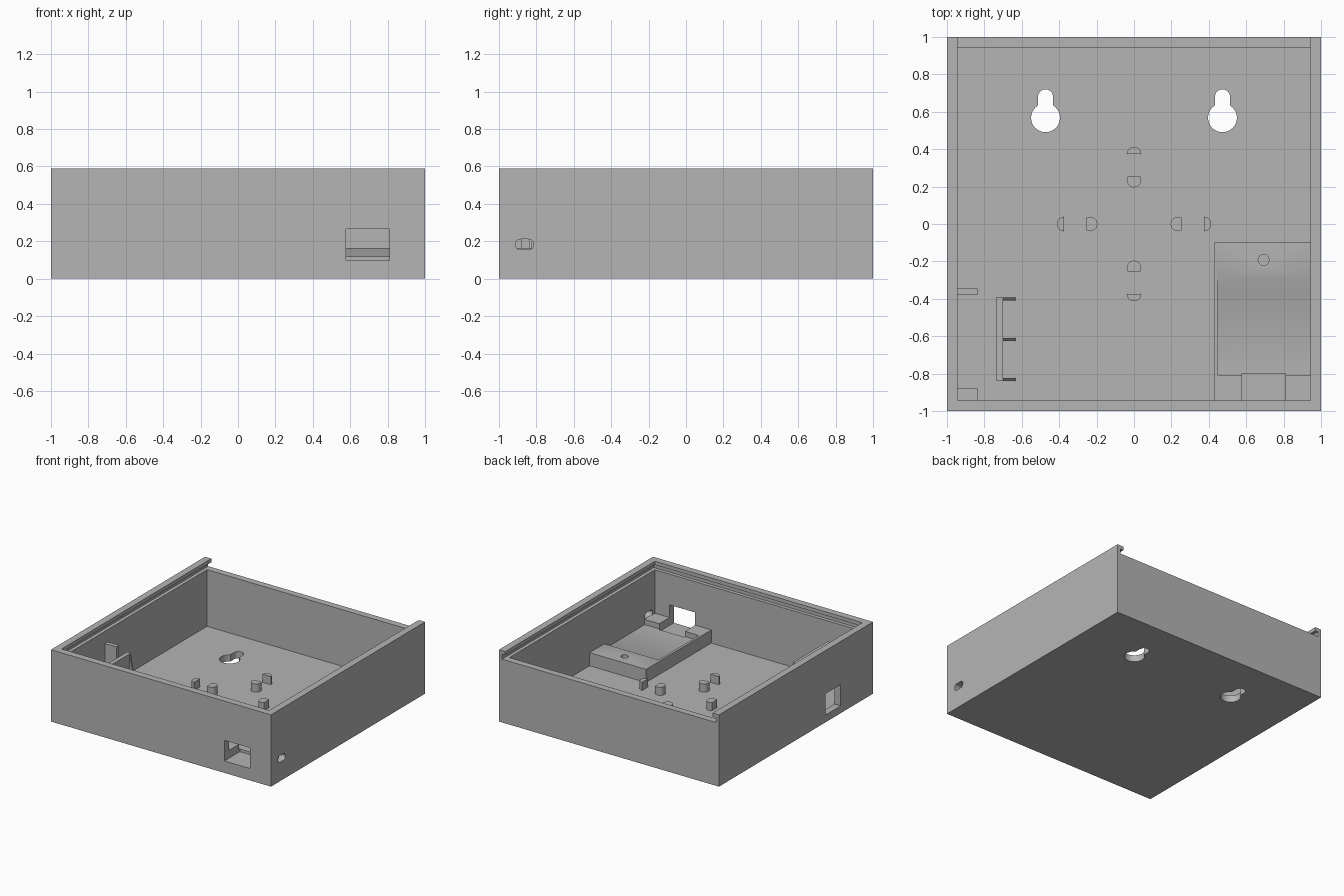
import bpy, bmesh, math

if "Cube" in bpy.data.objects:
    bpy.data.objects.remove(bpy.data.objects["Cube"])

grey = bpy.data.materials.new("light grey plastic")
grey.diffuse_color = (0.46, 0.46, 0.46, 1)
grey.use_nodes = True
grey.node_tree.nodes["Principled BSDF"].inputs["Base Color"].default_value = grey.diffuse_color
FLOOR = 0.055


def prism(name, pts, lo, hi, axis="z"):
    """Extrude a 2D outline along an axis."""
    place = {"z": lambda a, b, t: (a, b, t),
             "x": lambda a, b, t: (t, a, b),
             "y": lambda a, b, t: (a, t, b)}[axis]
    bm = bmesh.new()
    low = [bm.verts.new(place(a, b, lo)) for a, b in pts]
    top = [bm.verts.new(place(a, b, hi)) for a, b in pts]
    bm.faces.new(low)
    bm.faces.new(top)
    n = len(pts)
    for i in range(n):
        j = (i + 1) % n
        bm.faces.new((low[i], low[j], top[j], top[i]))
    bmesh.ops.recalc_face_normals(bm, faces=bm.faces)
    me = bpy.data.meshes.new(name)
    bm.to_mesh(me)
    bm.free()
    me.materials.append(grey)
    ob = bpy.data.objects.new(name, me)
    bpy.context.collection.objects.link(ob)
    return ob


def box(name, x0, x1, y0, y1, z0, z1):
    return prism(name, [(x0, y0), (x1, y0), (x1, y1), (x0, y1)], z0, z1)


def arc(cx, cy, r, a0, a1, n=20):
    return [(cx + r * math.cos(math.radians(a0 + (a1 - a0) * i / n)),
             cy + r * math.sin(math.radians(a0 + (a1 - a0) * i / n))) for i in range(n + 1)]


def cut(target, cutters):
    """Subtract helpers, bake the result, then remove them."""
    for c in cutters:
        c.hide_render = True
        m = target.modifiers.new("cut", "BOOLEAN")
        m.operation, m.solver, m.object = "DIFFERENCE", "EXACT", c
    bpy.context.view_layer.update()
    dg = bpy.context.evaluated_depsgraph_get()
    me = bpy.data.meshes.new_from_object(target.evaluated_get(dg))
    target.modifiers.clear()
    target.data = me
    for c in cutters:
        bpy.data.objects.remove(c)


def smooth(ob):
    bpy.ops.object.select_all(action="DESELECT")
    ob.select_set(True)
    bpy.context.view_layer.objects.active = ob
    bpy.ops.object.shade_smooth_by_angle(angle=math.radians(30))


# Open case: cavity, sliding lid opening and groove, wall openings
case = box("case", -1, 1, -1, 1, 0, 0.59)
cutters = [
    box("cavity", -0.943, 0.943, -0.943, 0.945, FLOOR, 0.8),
    box("lid_opening", -0.943, 0.943, -0.943, 1.2, 0.52, 0.8),
    box("lid_groove", -0.972, 0.972, -0.972, 1.2, 0.52, 0.56),
    box("front_window", 0.577, 0.81, -1.1, -0.9, 0.098, 0.267),
    box("side_window", -1.1, -0.9, -0.58, -0.385, 0.06, 0.235),
    prism("side_slot", arc(-0.842, 0.183, 0.028, -90, 90) + arc(-0.884, 0.183, 0.028, 90, 270),
          0.9, 1.1, "x"),
]
# Wall-mount keyholes
for x in (-0.473, 0.473):
    half = math.degrees(math.asin(0.04 / 0.077))
    cutters.append(prism("keyhole", arc(x, 0.568, 0.077, 90 + half, 450 - half, 40)
                         + arc(x, 0.68, 0.04, 0, 180), -0.1, 0.2))
cut(case, cutters)
smooth(case)

# Four pairs of locating pegs around the centre
for k in range(4):
    ca, sa = round(math.cos(k * math.pi / 2)), round(math.sin(k * math.pi / 2))
    turn = lambda pts: [(x * ca - y * sa, x * sa + y * ca) for x, y in pts]
    smooth(prism("inner_peg", turn(arc(0.235, 0, 0.039, 55, 305)), FLOOR - 0.01, 0.122))
    smooth(prism("outer_peg", turn(arc(0.373, 0, 0.039, -90, 90)), FLOOR - 0.01, 0.122))

# Connector cradle: outer block, sloped tray, connector recess and screw hole
cradle = box("connector_cradle", 0.43, 0.95, -0.95, -0.095, FLOOR - 0.01, 0.163)
cut(cradle, [
    prism("tray", [(-0.81, 0.12), (-0.37, 0.12), (-0.285, 0.163), (-0.285, 0.3), (-0.81, 0.3)],
          0.45, 0.944, "x"),
    box("recess", 0.577, 0.81, -0.96, -0.8, 0.098, 0.3),
    prism("screw_hole", arc(0.693, -0.192, 0.029, 0, 345, 23), 0.07, 0.3),
])
smooth(cradle)

# Upright board holder with three thin triangular gussets
box("board_holder", -0.735, -0.7, -0.84, -0.39, FLOOR - 0.01, 0.41)
for y in (-0.4, -0.617, -0.832):
    prism("gusset", [(-0.705, FLOOR - 0.01), (-0.632, FLOOR - 0.01), (-0.70, 0.41), (-0.705, 0.41)],
          y - 0.008, y + 0.008, "y")

# Board stops against the left wall
for y0, y1 in ((-0.38, -0.345), (-0.943, -0.88)):
    box("board_stop", -0.95, -0.838, y0, y1, FLOOR - 0.01, 0.42)
